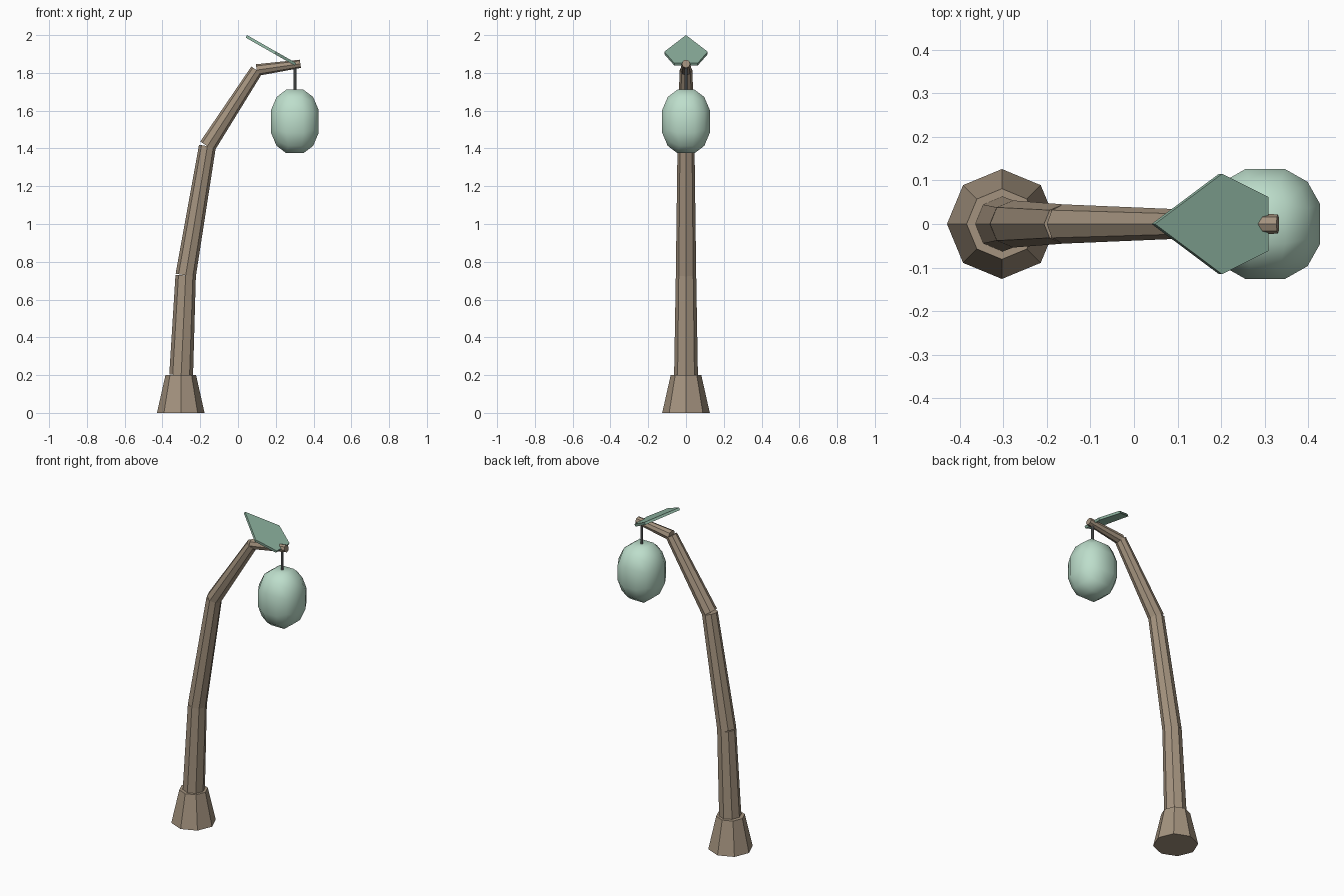
import bpy, bmesh, math
from mathutils import Matrix, Vector

if "Cube" in bpy.data.objects:
    bpy.data.objects.remove(bpy.data.objects["Cube"])


def material(name, color):
    m = bpy.data.materials.new(name)
    m.diffuse_color = (*color, 1)
    m.use_nodes = True
    m.node_tree.nodes["Principled BSDF"].inputs["Base Color"].default_value = m.diffuse_color
    return m


WOOD = material("brown_wood", (0.37, 0.29, 0.21))
LEAF = material("leaf_green", (0.27, 0.45, 0.35))
GLOW = material("pale_green", (0.51, 0.73, 0.60))
GREY = material("grey_cord", (0.17, 0.18, 0.18))


def finish(name, bm, mat):
    bmesh.ops.recalc_face_normals(bm, faces=bm.faces[:])
    me = bpy.data.meshes.new(name)
    bm.to_mesh(me)
    bm.free()
    me.materials.append(mat)
    ob = bpy.data.objects.new(name, me)
    bpy.context.collection.objects.link(ob)
    return ob


def limb(name, start, end, r1, r2, mat, sides=8):
    """Capped tapered prism between two (x, z) points in the y = 0 plane."""
    a, b = Vector((start[0], 0, start[1])), Vector((end[0], 0, end[1]))
    d = b - a
    place = Matrix.Translation((a + b) / 2) @ Matrix.Rotation(math.atan2(d.x, d.z), 4, 'Y')
    bm = bmesh.new()
    bmesh.ops.create_cone(bm, cap_ends=True, segments=sides, radius1=r1, radius2=r2,
                          depth=d.length, matrix=place)
    return finish(name, bm, mat)


# Flared foot and the four leaning stem pieces
limb("base", (-0.303, 0), (-0.303, 0.2), 0.126, 0.081, WOOD)
joints = [(-0.301, 0.2), (-0.277, 0.728), (-0.162, 1.412), (0.099, 1.815), (0.33, 1.848)]
radii = [(0.063, 0.054), (0.054, 0.045), (0.045, 0.034), (0.031, 0.022)]
for i, (r1, r2) in enumerate(radii):
    limb(f"stem_piece_{i + 1}", joints[i], joints[i + 1], r1, r2, WOOD)

# Thin cord carrying the lantern
limb("cord", (0.301, 1.69), (0.301, 1.845), 0.008, 0.008, GREY)

# Rounded lantern: a gridded cube pushed out to an egg
bm = bmesh.new()
bmesh.ops.create_cube(bm, size=2)
bmesh.ops.subdivide_edges(bm, edges=bm.edges[:], cuts=2, use_grid_fill=True)
for v in bm.verts:
    v.co = Vector([c if abs(c) > 0.9 else math.copysign(0.36, c) for c in v.co]).normalized()
reach = max(v.co.x for v in bm.verts)
for v in bm.verts:
    v.co = Vector((0.301 + v.co.x * 0.126 / reach, v.co.y * 0.126 / reach,
                   1.543 + v.co.z * 0.168 / reach))
for f in bm.faces:
    f.smooth = True
finish("lantern", bm, GLOW)

# Sloping five-sided leaf plate
bm = bmesh.new()
outline = [(0.048, 0), (0.202, -0.115), (0.308, -0.062), (0.308, 0.062), (0.202, 0.115)]
top = [bm.verts.new((x, y, 2.0 - 0.57 * (x - 0.048))) for x, y in outline]
face = bm.faces.new(top)
grown = bmesh.ops.extrude_face_region(bm, geom=[face], use_keep_orig=True)
down = Vector((-0.5, 0, -0.87)) * 0.015
for g in grown["geom"]:
    if isinstance(g, bmesh.types.BMVert):
        g.co += down
finish("leaf", bm, LEAF)
